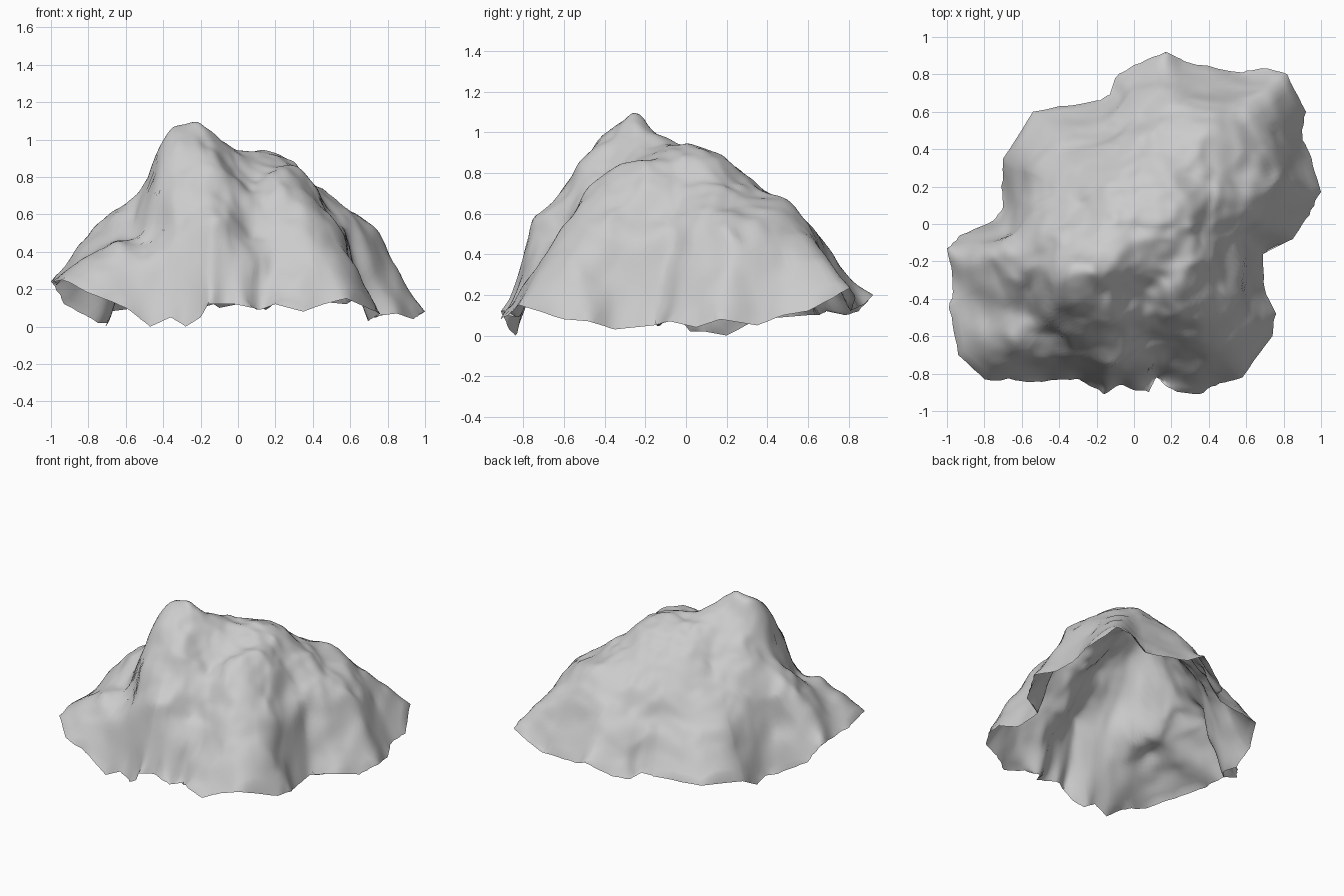
import bpy
import bmesh
import math
from mathutils import Vector, noise

SPLIT = 5      # spokes per stretch of rim
RINGS = 54     # rings from the summit area to the rim
SOFTNESS = 0.04

start_cube = bpy.data.objects.get("Cube")
if start_cube:
    bpy.data.objects.remove(start_cube, do_unlink=True)

# Ragged foot of the mountain, counter-clockwise
rim = [
    (1, .17, .08), (.94, .05, .04), (.85, -.08, .07), (.69, -.16, .05),
    (.7, -.35, .03), (.76, -.48, .07), (.74, -.6, .08), (.58, -.82, .15),
    (.46, -.85, .12), (.35, -.91, .08), (.2, -.88, .12), (.12, -.82, .09),
    (.08, -.9, .1), (-.02, -.88, .12), (-.07, -.86, .12), (-.16, -.91, .12),
    (-.2, -.88, .05), (-.28, -.84, 0), (-.36, -.83, .05), (-.47, -.84, 0),
    (-.6, -.84, .1), (-.8, -.83, .18), (-.94, -.7, .25), (-.99, -.45, .24),
    (-.97, -.3, .22), (-1, -.13, .24), (-.93, -.06, .12), (-.75, .02, .02),
    (-.7, .09, .02), (-.71, .2, 0), (-.7, .35, .08), (-.54, .6, .1),
    (-.2, .66, .1), (-.13, .69, .12), (-.1, .78, .1), (0, .85, .12),
    (.17, .92, .2), (.27, .87, .15), (.58, .81, .12), (.72, .83, .2),
    (.82, .8, .23), (.92, .6, .12), (.9, .48, .1), (.95, .35, .05),
]

# Crest and gully lines that shape the slopes
main_peak = [(-.45, -.15, .82), (-.4, -.24, .98), (-.33, -.25, 1.07),
             (-.25, -.24, 1.09), (-.18, -.27, 1.07), (-.1, -.14, .98)]
front_spur = [(-.45, -.32, .88), (-.41, -.44, .86), (-.34, -.57, .73),
              (-.26, -.68, .6), (-.15, -.8, .4), (-.22, -.4, .98),
              (-.2, -.5, .88), (-.15, -.6, .75), (-.12, -.7, .6),
              (-.06, -.78, .42)]
spur_shoulder = [(-.1, -.36, .94), (-.07, -.5, .82), (-.04, -.64, .62)]
west_gully = [(-.53, -.33, .62), (-.5, -.48, .54), (-.44, -.6, .47),
              (-.35, -.73, .37), (-.25, -.8, .22), (-.47, -.74, .31)]
west_lobe = [(-.88, -.25, .37), (-.8, -.13, .46), (-.69, -.1, .55),
             (-.58, -.1, .65), (-.5, -.04, .72), (-.64, -.35, .56),
             (-.78, -.42, .41), (-.82, -.62, .35), (-.65, -.62, .43),
             (-.62, -.74, .3)]
second_peak = [(0, -.02, .93), (.1, .06, .94), (.2, .1, .93), (.4, .2, .74)]
front_gully = [(.02, -.24, .88), (.04, -.42, .74), (.05, -.6, .55),
               (.06, -.74, .37)]
right_spur = [(.28, -.2, .86), (.26, -.36, .82), (.25, -.5, .7),
              (.27, -.62, .51), (.38, -.74, .36), (.15, -.3, .83)]
right_slope = [(.4, -.2, .76), (.5, -.19, .6), (.6, -.18, .4),
               (.46, -.4, .6), (.56, -.4, .48), (.6, -.55, .36),
               (.48, -.62, .44)]
east_ridge = [(.48, 0, .67), (.64, .08, .57), (.67, 0, .46), (.58, .3, .61),
              (.72, .25, .53), (.72, .4, .48), (.76, .05, .33),
              (.85, .2, .32), (.8, .55, .31)]
back_ridge = [(.25, .28, .77), (.42, .47, .66), (.46, .6, .54),
              (.58, .64, .43), (.7, .7, .35), (.2, .7, .43), (.05, .66, .39)]
back_steps = [(-.1, .3, .72), (-.22, .34, .57), (-.15, .1, .85),
              (-.28, .1, .74), (.1, .36, .72), (.1, .5, .59)]
back_slope = [(-.4, .05, .7), (-.22, .5, .36), (-.1, .62, .28),
              (-.42, .4, .4), (-.52, .1, .53), (-.58, .3, .3)]

guides = list(rim)
for line in (main_peak, front_spur, spur_shoulder, west_gully, west_lobe,
             second_peak, front_gully, right_spur, right_slope, east_ridge,
             back_ridge, back_steps, back_slope):
    guides.extend(line)


def kernel(ax, ay, bx, by):
    return math.sqrt((ax - bx) ** 2 + (ay - by) ** 2 + SOFTNESS ** 2)


def solve(rows):
    """Gaussian elimination with pivoting on an augmented matrix."""
    size = len(rows)
    for col in range(size):
        pivot = max(range(col, size), key=lambda r: abs(rows[r][col]))
        rows[col], rows[pivot] = rows[pivot], rows[col]
        lead = rows[col]
        for r in range(col + 1, size):
            factor = rows[r][col] / lead[col]
            if factor:
                row = rows[r]
                for c in range(col, size + 1):
                    row[c] -= factor * lead[c]
    answer = [0.0] * size
    for r in reversed(range(size)):
        known = sum(rows[r][c] * answer[c] for c in range(r + 1, size))
        answer[r] = (rows[r][size] - known) / rows[r][r]
    return answer


# Smooth height field through every guide point
weights = solve([[kernel(p[0], p[1], q[0], q[1]) for q in guides] + [p[2]]
                 for p in guides])


def height(x, y):
    return sum(w * kernel(x, y, g[0], g[1]) for w, g in zip(weights, guides))


def rock_point(foot, t):
    """Point on the spoke towards a foot point, roughened away from the rim."""
    if t == 1:
        return foot.copy()
    x, y = foot.x * t, foot.y * t
    base = Vector((x, y, height(x, y)))
    fade = min(1.0, (1 - t) * 6)
    lumps = noise.noise(base * 6) * 0.025 + noise.noise(base * 12) * 0.015
    shove = noise.noise_vector(base * 5) * 0.03
    base += Vector((shove.x, shove.y, lumps)) * fade
    base.z = max(base.z, 0.01)
    return base


# Resample the foot line into spokes, with small chips between corners
feet = []
for i, corner in enumerate(rim):
    a, b = Vector(corner), Vector(rim[(i + 1) % len(rim)])
    for k in range(SPLIT):
        foot = a.lerp(b, k / SPLIT)
        if k:
            chip = noise.noise(foot * 14) * 0.02
            foot.x *= 1 - abs(chip)
            foot.y *= 1 + chip
        feet.append(foot)

# Open mountain shell, ring by ring
bm = bmesh.new()
summit = bm.verts.new(rock_point(feet[0], 0))
rings = [[bm.verts.new(rock_point(foot, n / RINGS)) for foot in feet]
         for n in range(1, RINGS + 1)]
count = len(feet)
for i in range(count):
    j = (i + 1) % count
    bm.faces.new((summit, rings[0][i], rings[0][j]))
    for inner, outer in zip(rings, rings[1:]):
        bm.faces.new((inner[i], outer[i], outer[j], inner[j]))

mesh = bpy.data.meshes.new("mountain_shell")
bm.to_mesh(mesh)
bm.free()
mountain = bpy.data.objects.new("mountain_shell", mesh)
bpy.context.scene.collection.objects.link(mountain)

# Plain grey stone
stone = bpy.data.materials.new("grey_stone")
stone.use_nodes = True
grey = (0.6, 0.6, 0.6, 1)
stone.diffuse_color = grey
stone.node_tree.nodes["Principled BSDF"].inputs["Base Color"].default_value = grey
mesh.materials.append(stone)

bpy.context.view_layer.objects.active = mountain
mountain.select_set(True)
bpy.ops.object.shade_smooth_by_angle(angle=math.radians(50))
